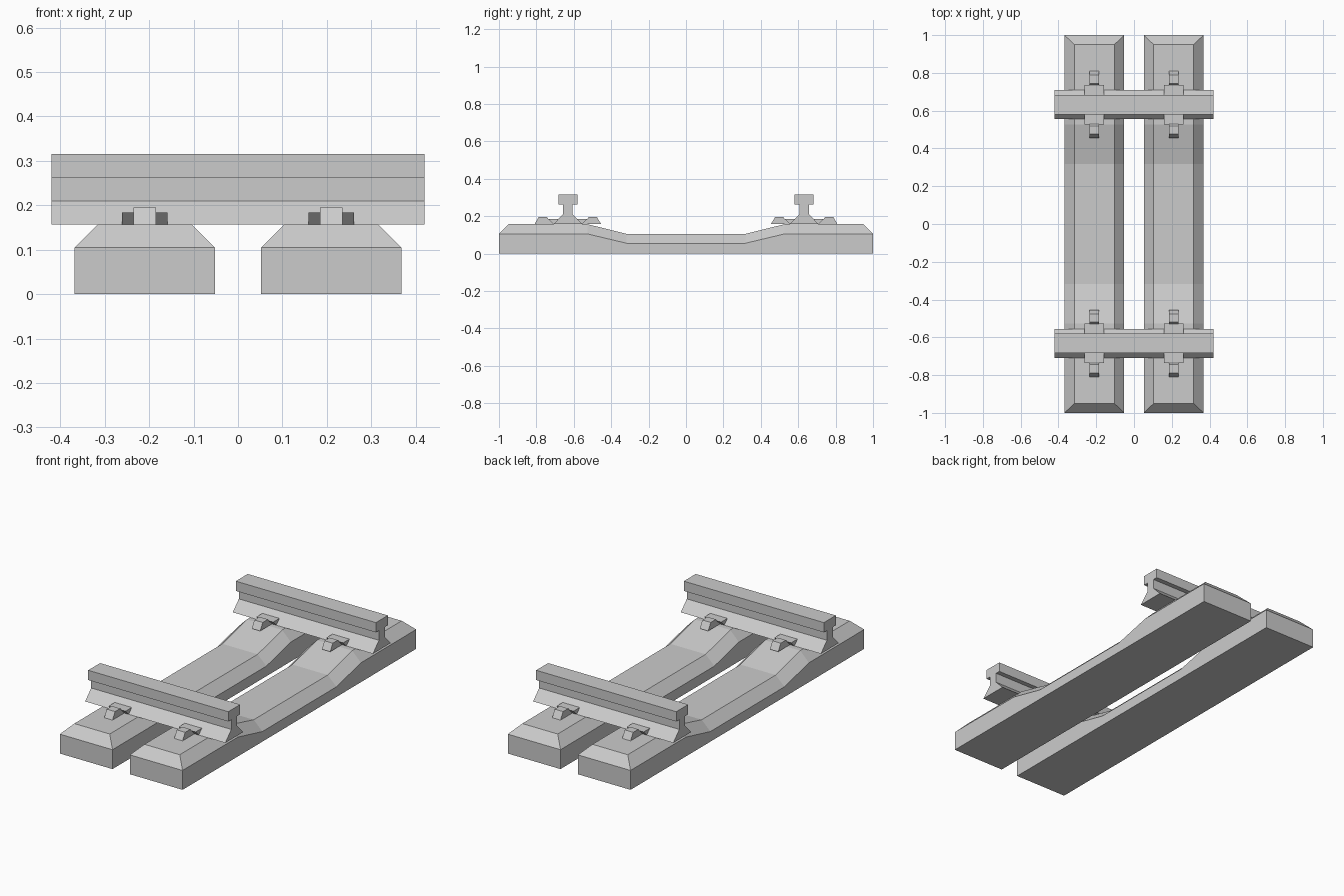
import bpy
import bmesh

# Remove the default object only
cube = bpy.data.objects.get("Cube")
if cube:
    bpy.data.objects.remove(cube, do_unlink=True)

GREY = 0.6
grey = bpy.data.materials.new("plain_grey")
grey.diffuse_color = (GREY, GREY, GREY, 1)
grey.use_nodes = True
grey.node_tree.nodes["Principled BSDF"].inputs["Base Color"].default_value = (GREY, GREY, GREY, 1)

SLEEPER_X = 0.21   # sleeper centre line
RAIL_Y = 0.632     # rail centre line
SEAT_Z = 0.157     # top of the sleeper under the rail


def finish(bm, name):
    bmesh.ops.recalc_face_normals(bm, faces=bm.faces)
    mesh = bpy.data.meshes.new(name)
    bm.to_mesh(mesh)
    bm.free()
    mesh.materials.append(grey)
    obj = bpy.data.objects.new(name, mesh)
    bpy.context.collection.objects.link(obj)
    return obj


def loft(name, sections):
    """Join cross-sections with equal point counts into a capped solid."""
    bm = bmesh.new()
    rings = [[bm.verts.new(p) for p in section] for section in sections]
    for a, b in zip(rings, rings[1:]):
        for i in range(len(a)):
            j = (i + 1) % len(a)
            bm.faces.new((a[i], a[j], b[j], b[i]))
    bm.faces.new(rings[0])
    bm.faces.new(rings[-1])
    return finish(bm, name)


def extrude_x(name, profile, cx, half, cy=0, side=1):
    """Extrude a (y, z) profile along x."""
    return loft(name, [[(cx + s * half, cy + side * y, z) for y, z in profile] for s in (-1, 1)])


def sleeper(name, cx):
    # Stations: base y, top y, shoulder height, top height
    half_run = [(1.0, 0.95, 0.105, SEAT_Z), (0.527, 0.527, 0.105, SEAT_Z), (0.317, 0.317, 0.055, 0.105)]
    run = half_run + [(-a, -b, c, d) for a, b, c, d in reversed(half_run)]
    wide, narrow = 0.158, 0.106
    sections = []
    for y, top_y, shoulder, top in run:
        sections.append([(cx - wide, y, 0), (cx - wide, y, shoulder), (cx - narrow, top_y, top),
                         (cx + narrow, top_y, top), (cx + wide, y, shoulder), (cx + wide, y, 0)])
    bm_obj = loft(name, sections)
    # Replace the bent end caps by an upright face and a sloping face
    bm = bmesh.new()
    bm.from_mesh(bm_obj.data)
    for cap in [f for f in bm.faces if len(f.verts) == 6]:
        shoulder_verts = [v for v in cap.verts if 0.1 < v.co.z < 0.12]
        bmesh.utils.face_split(cap, *shoulder_verts)
    bm.to_mesh(bm_obj.data)
    bm.free()


# Rail profile: sharp foot, web and square head
rail_half = [(0.077, SEAT_Z), (0.025, 0.21), (0.025, 0.263), (0.051, 0.263), (0.051, 0.316)]
rail_profile = rail_half + [(-y, z) for y, z in reversed(rail_half)]

# Clip profiles, measured outward from the rail centre
clip_wing = [(0.05, 0.184), (0.104, 0.184), (0.077, SEAT_Z)]
clip_block = [(0.077, SEAT_Z), (0.178, SEAT_Z), (0.156, 0.195), (0.112, 0.195), (0.098, 0.178)]

for x_name, sx in (("right", -1), ("left", 1)):
    sleeper(x_name + "_sleeper", sx * SLEEPER_X)

for y_name, sy in (("front", -1), ("back", 1)):
    extrude_x(y_name + "_rail", rail_profile, 0, 0.42, sy * RAIL_Y)
    for x_name, sx in (("right", -1), ("left", 1)):
        for place, side in (("outer", sy), ("inner", -sy)):
            label = f"{y_name}_{x_name}_{place}_clip"
            extrude_x(label + "_wing", clip_wing, sx * SLEEPER_X, 0.051, sy * RAIL_Y, side)
            extrude_x(label + "_block", clip_block, sx * SLEEPER_X, 0.025, sy * RAIL_Y, side)
